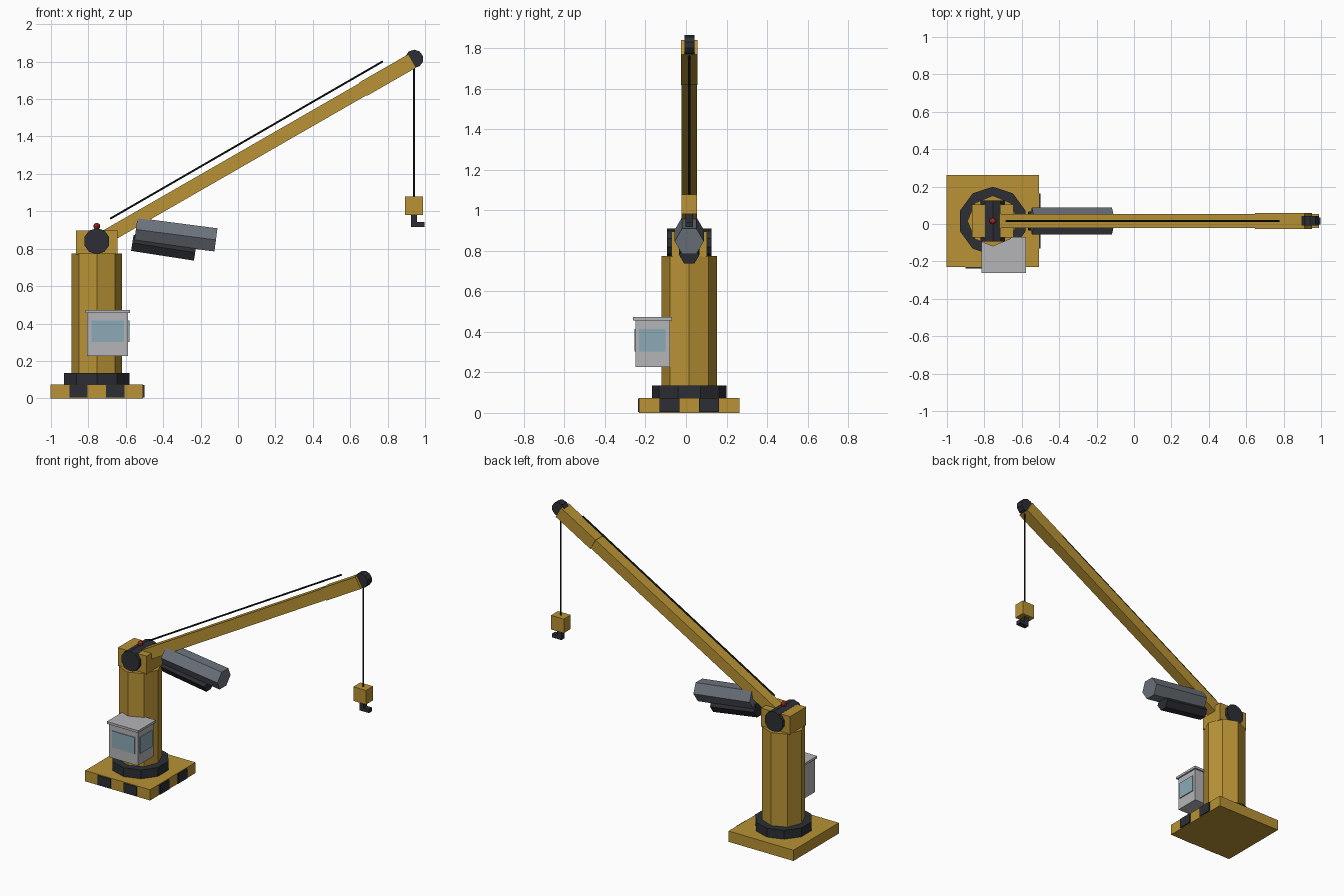
import bpy
from math import atan2, pi
from mathutils import Vector, Matrix

if "Cube" in bpy.data.objects:
    bpy.data.objects.remove(bpy.data.objects["Cube"])

CX, CY = -0.755, 0.016   # tower axis


def material(name, r, g, b):
    m = bpy.data.materials.new(name)
    m.diffuse_color = (r, g, b, 1)
    m.use_nodes = True
    m.node_tree.nodes["Principled BSDF"].inputs["Base Color"].default_value = m.diffuse_color
    return m


YELLOW = material("yellow_paint", 0.48, 0.29, 0.035)
DARK = material("dark_metal", 0.025, 0.028, 0.035)
STEEL = material("steel", 0.15, 0.17, 0.20)
CABLE = material("cable", 0.01, 0.012, 0.015)
GREY = material("cabin_grey", 0.46, 0.46, 0.48)
GLASS = material("glass", 0.26, 0.40, 0.47)
RED = material("red_lamp", 0.4, 0.02, 0.02)


def finish(name, mat):
    ob = bpy.context.object
    ob.name = ob.data.name = name
    ob.data.materials.append(mat)
    return ob


def box(name, mat, x, y, z):
    """Box from (min, max) ranges on each axis."""
    bpy.ops.mesh.primitive_cube_add(size=1)
    ob = finish(name, mat)
    ob.data.transform(Matrix.Diagonal((x[1] - x[0], y[1] - y[0], z[1] - z[0], 1)))
    ob.location = [(r[0] + r[1]) / 2 for r in (x, y, z)]
    return ob


def prism(name, mat, sides, r, depth, loc, rot=(0, 0, 0)):
    bpy.ops.mesh.primitive_cylinder_add(vertices=sides, radius=r, depth=depth, location=loc, rotation=rot)
    return finish(name, mat)


def pitch(a, b):
    return -atan2(b[1] - a[1], b[0] - a[0])


def beam(name, mat, a, b, width):
    """Square beam between two (x, z) points."""
    length = (Vector(b) - Vector(a)).length
    ob = box(name, mat, (-length / 2, length / 2), (-width / 2, width / 2), (-width / 2, width / 2))
    ob.location = ((a[0] + b[0]) / 2, CY, (a[1] + b[1]) / 2)
    ob.rotation_euler = (0, pitch(a, b), 0)
    return ob


def rod(name, mat, a, b, r, sides=6):
    """Round rod between two (x, z) points, corners pointing along y."""
    length = (Vector(b) - Vector(a)).length
    mid = ((a[0] + b[0]) / 2, CY, (a[1] + b[1]) / 2)
    return prism(name, mat, sides, r, length, mid, (0, pi / 2 + pitch(a, b), 0))


# Base plate with warning stripes on the front and right edges
H = 0.247
box("base_plate", YELLOW, (CX - H, CX + H), (CY - H, CY + H), (0, 0.074))
for i, s in enumerate((-0.098, 0.098)):
    box(f"front_stripe_{i}", DARK, (CX + s - 0.049, CX + s + 0.049), (CY - H - 0.007, CY - H + 0.01), (0.004, 0.07))
    box(f"right_stripe_{i}", DARK, (CX + H - 0.01, CX + H + 0.008), (CY + s - 0.049, CY + s + 0.049), (0.004, 0.07))

# Turntable, column, head and pivot
prism("turntable", DARK, 10, 0.183, 0.065, (CX, CY, 0.1025))
prism("column", YELLOW, 8, 0.136, 0.645, (CX, CY, 0.4525))
box("column_head", YELLOW, (CX - 0.11, CX + 0.11), (CY - 0.088, CY + 0.088), (0.77, 0.896))
prism("pivot_drum", DARK, 10, 0.07, 0.22, (CX, CY, 0.84), (pi / 2, 0, 0))
bpy.ops.mesh.primitive_uv_sphere_add(segments=8, ring_count=6, radius=0.018, location=(CX, CY, 0.92))
finish("beacon", RED)

# Boom with its outer section, stay rod and tip pulley
root, tip = Vector((CX, 0.835)), Vector((0.93, 1.803))
beam("boom", YELLOW, root, tip, 0.075)
beam("boom_tip", YELLOW, root.lerp(tip, 0.845), tip + Vector((0.002, 0.001)), 0.083)
rod("stay_rod", CABLE, (-0.684, 0.96), (0.775, 1.802), 0.006)
prism("tip_pulley", DARK, 10, 0.049, 0.05, (0.942, CY + 0.002, 1.815), (pi / 2, 0, 0))

# Lifting cylinder and the smaller one beneath it
rod("large_cylinder", STEEL, (-0.546, 0.903), (-0.118, 0.847), 0.072)
rod("small_cylinder", DARK, (-0.565, 0.831), (-0.229, 0.779), 0.05)

# Hoist cable, hook block and hook
prism("hoist_cable", CABLE, 6, 0.005, 0.75, (0.941, CY, 1.435))
box("hook_block", YELLOW, (0.893, 0.99), (CY - 0.038, CY + 0.038), (0.981, 1.078))
box("hook_shank", DARK, (0.925, 0.957), (CY - 0.018, CY + 0.018), (0.917, 0.982))
box("hook_foot", DARK, (0.925, 0.998), (CY - 0.018, CY + 0.018), (0.917, 0.942))

# Operator cabin
box("cabin", GREY, (-0.807, -0.587), (-0.25, -0.08), (0.226, 0.46))
box("cabin_roof", GREY, (-0.816, -0.577), (-0.261, -0.069), (0.457, 0.473))
box("front_window", GLASS, (-0.782, -0.61), (-0.255, -0.24), (0.302, 0.415))
box("right_window", GLASS, (-0.597, -0.581), (-0.232, -0.1), (0.302, 0.415))
